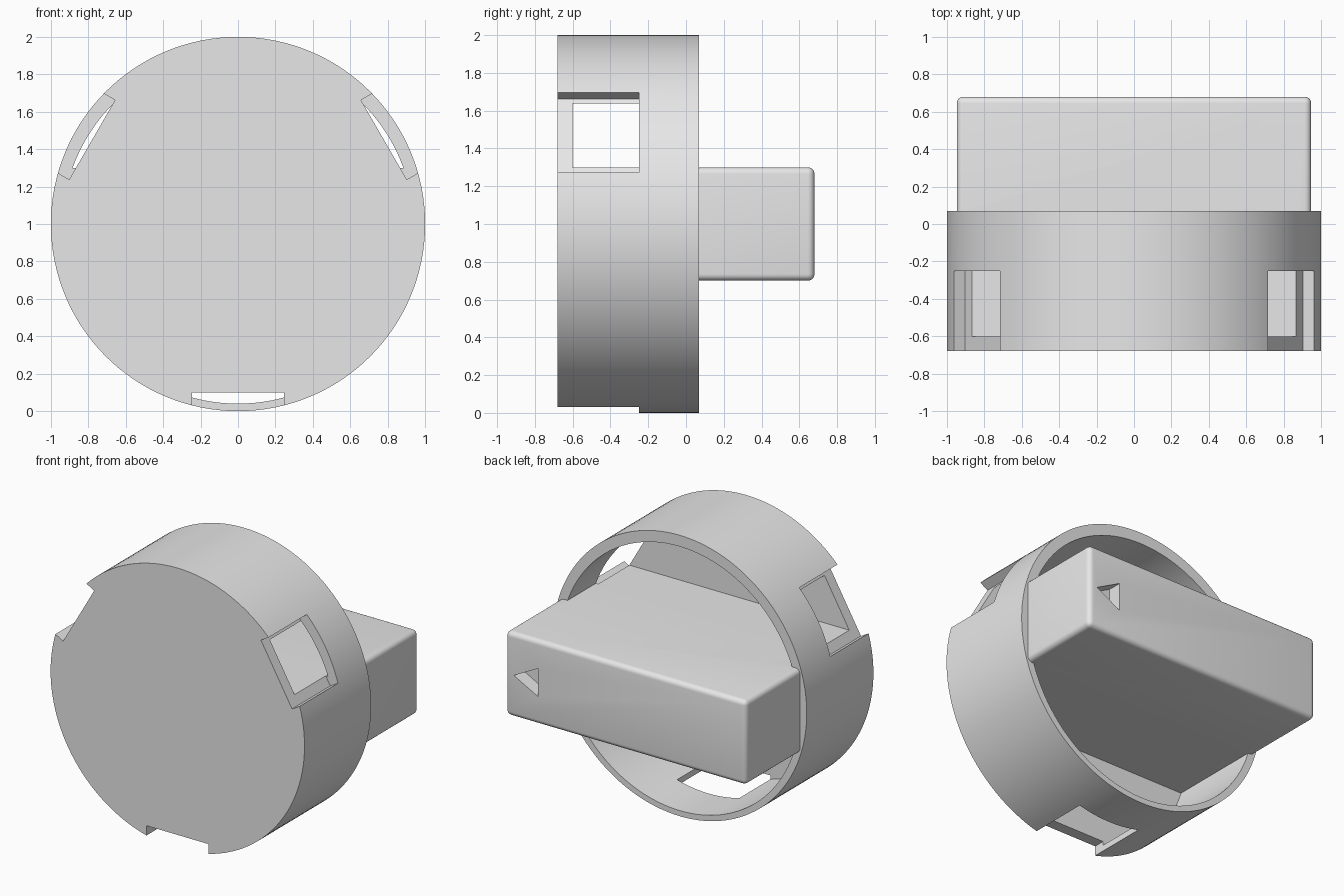
import bpy
import math
from mathutils import Matrix, Vector

cube = bpy.data.objects.get("Cube")
if cube:
    bpy.data.objects.remove(cube, do_unlink=True)

grey = bpy.data.materials.new("plain_grey")
grey.use_nodes = True
grey.diffuse_color = (0.8, 0.8, 0.8, 1)
grey.node_tree.nodes["Principled BSDF"].inputs["Base Color"].default_value = (0.8, 0.8, 0.8, 1)

FRONT, BACK, PLATE = -0.68, 0.07, -0.60
CENTRE = Vector((0, 0, 1))


def disc(name, radius, y0, y1, z):
    """Cylinder lying along y."""
    bpy.ops.mesh.primitive_cylinder_add(vertices=128, radius=radius, depth=y1 - y0,
                                        location=(0, (y0 + y1) / 2, z),
                                        rotation=(math.pi / 2, 0, 0))
    ob = bpy.context.object
    ob.name = name
    return ob


def box(name, low, high):
    low, high = Vector(low), Vector(high)
    bpy.ops.mesh.primitive_cube_add(size=1, location=(low + high) / 2)
    ob = bpy.context.object
    ob.name = name
    ob.scale = high - low
    bpy.ops.object.transform_apply(location=True, rotation=True, scale=True)
    return ob


def combine(target, other, operation):
    """Apply a boolean and drop the helper."""
    mod = target.modifiers.new("cut", 'BOOLEAN')
    mod.operation = operation
    mod.solver = 'EXACT'
    mod.object = other
    bpy.context.view_layer.objects.active = target
    bpy.ops.object.modifier_apply(modifier=mod.name)
    bpy.data.objects.remove(other, do_unlink=True)


# Round cup, with the hollow set slightly low
knob = disc("knob_body", 1.0, FRONT, BACK, 1.0)
combine(knob, disc("hollow", 0.94, PLATE, BACK + 0.2, 0.98), 'DIFFERENCE')

# Rounded grip bar reaching in to the front plate
grip = box("grip", (-0.947, PLATE - 0.045, 0.7), (0.947, 0.68, 1.3))
bevel = grip.modifiers.new("round", 'BEVEL')
bevel.width = 0.035
bevel.segments = 5
bpy.ops.object.modifier_apply(modifier=bevel.name)
combine(knob, grip, 'UNION')

# Three clip slots around the rim
for turn in (0, 120, 240):
    slot = box("slot", (-0.245, FRONT - 0.1, -0.2), (0.245, -0.25, 0.1))
    slot.data.transform(Matrix.Translation(CENTRE)
                        @ Matrix.Rotation(math.radians(turn), 4, 'Y')
                        @ Matrix.Translation(-CENTRE))
    combine(knob, slot, 'DIFFERENCE')

# Triangular pointer notch in the grip's back face
bpy.ops.mesh.primitive_cylinder_add(vertices=3, radius=1, depth=0.2)
notch = bpy.context.object
for v in notch.data.vertices:
    v.co.y, v.co.z = v.co.z, v.co.y
xs = [v.co.x for v in notch.data.vertices]
zs = [v.co.z for v in notch.data.vertices]
# The tip sits at the widest z; swap axes so it points to +x
tip = max(zs)
span = tip - min(zs)
for v in notch.data.vertices:
    x, z = v.co.x, v.co.z
    v.co.x = 0.88 - 0.19 * (tip - z) / span
    v.co.z = 1 + 0.1 * x / max(xs)
    v.co.y += 0.68
bpy.ops.object.mode_set(mode='EDIT')
bpy.ops.mesh.select_all(action='SELECT')
bpy.ops.mesh.normals_make_consistent(inside=False)
bpy.ops.object.mode_set(mode='OBJECT')
combine(knob, notch, 'DIFFERENCE')

# Finish
knob.data.materials.clear()
knob.data.materials.append(grey)
for p in knob.data.polygons:
    p.material_index = 0
bpy.ops.object.select_all(action='DESELECT')
knob.select_set(True)
bpy.context.view_layer.objects.active = knob
bpy.ops.object.shade_smooth_by_angle(angle=math.radians(25))
